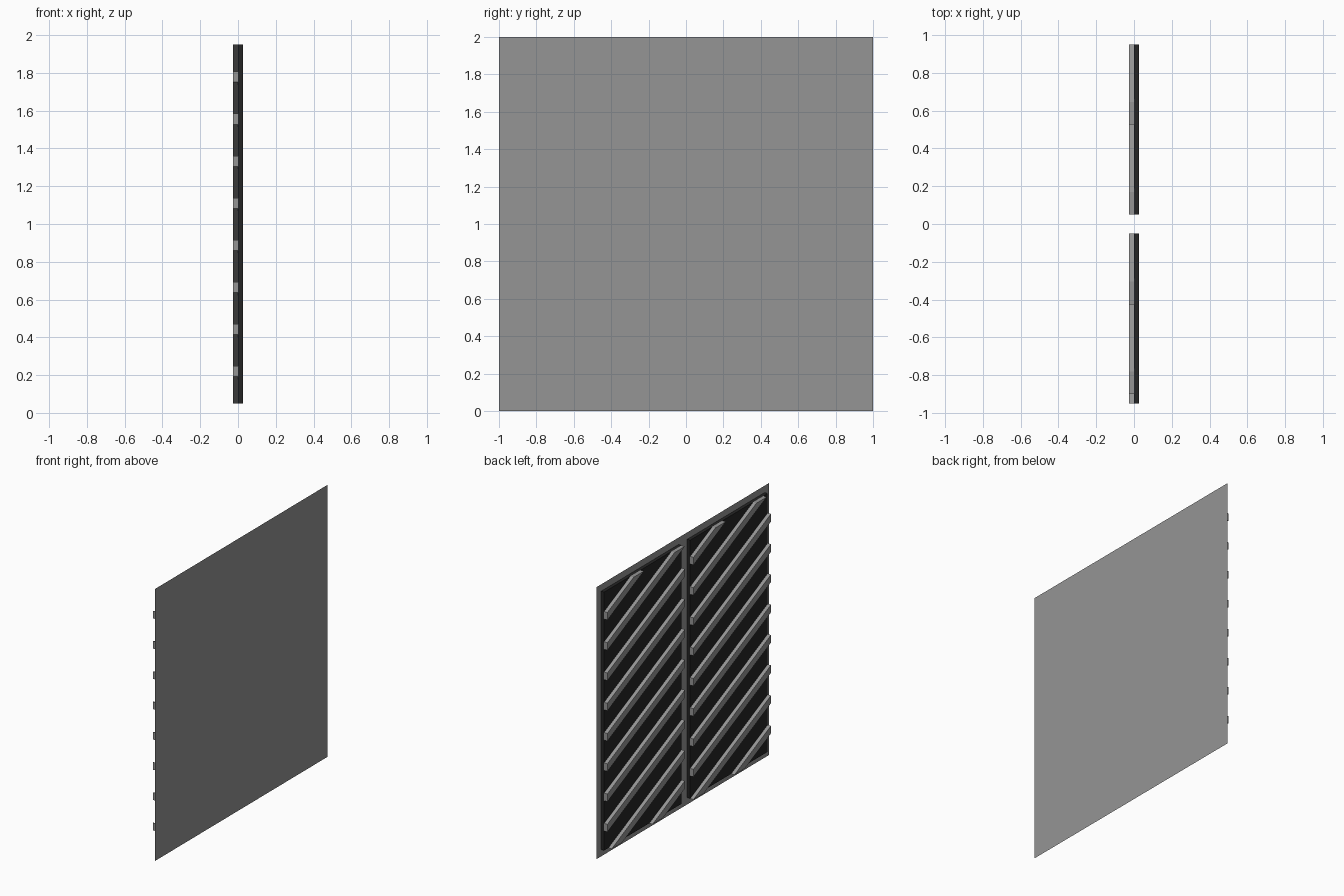
import bpy, bmesh

if "Cube" in bpy.data.objects:
    bpy.data.objects.remove(bpy.data.objects["Cube"])

X_BACK, X_FACE, X_SLAT = 0.026, 0.001, -0.026   # sheet, panel face, slat face
SLOPE, PITCH, THICK = 0.468, 0.2226, 0.056      # slat tilt, vertical spacing, vertical height
Z0, Z1 = 0.05, 1.95


def material(name, v):
    m = bpy.data.materials.new(name)
    m.diffuse_color = (v, v, v, 1)
    m.use_nodes = True
    m.node_tree.nodes["Principled BSDF"].inputs["Base Color"].default_value = m.diffuse_color
    return m


grey = material("grey", 0.30)
black = material("black", 0.018)


def finish(bm, name, mat):
    bmesh.ops.recalc_face_normals(bm, faces=bm.faces)
    me = bpy.data.meshes.new(name)
    bm.to_mesh(me)
    bm.free()
    me.materials.append(mat)
    ob = bpy.data.objects.new(name, me)
    bpy.context.collection.objects.link(ob)
    return ob


def add_face(bm, x, yz):
    return bm.faces.new([bm.verts.new((x, y, z)) for y, z in yz])


def thicken(bm, dx):
    r = bmesh.ops.extrude_face_region(bm, geom=bm.faces[:], use_keep_orig=True)
    vs = [g for g in r["geom"] if isinstance(g, bmesh.types.BMVert)]
    bmesh.ops.translate(bm, verts=vs, vec=(dx, 0, 0))


# Thin backing sheet, facing +x
bm = bmesh.new()
add_face(bm, X_BACK, [(-1, 0), (1, 0), (1, 2), (-1, 2)])
ob = finish(bm, "backing_sheet", grey)
if ob.data.polygons[0].normal.x < 0:
    ob.data.flip_normals()

for side, y0, y1 in (("front", -0.95, -0.05), ("rear", 0.05, 0.95)):
    # Raised black panel
    bm = bmesh.new()
    add_face(bm, X_FACE, [(y0, Z0), (y1, Z0), (y1, Z1), (y0, Z1)])
    thicken(bm, X_BACK - 0.0005 - X_FACE)
    finish(bm, side + "_panel", black)

    # Diagonal slats, trimmed to the panel outline
    bm = bmesh.new()
    for k in range(-8, 8):
        c = 1 + (k + 0.5) * PITCH
        h = THICK / 2
        add_face(bm, X_SLAT, [(y0, c - SLOPE * y0 - h), (y1, c - SLOPE * y1 - h),
                              (y1, c - SLOPE * y1 + h), (y0, c - SLOPE * y0 + h)])
    for z, n in ((Z0, -1), (Z1, 1)):
        bmesh.ops.bisect_plane(bm, geom=bm.verts[:] + bm.edges[:] + bm.faces[:],
                               plane_co=(0, 0, z), plane_no=(0, 0, n), clear_outer=True)
    thicken(bm, X_FACE + 0.001 - X_SLAT)
    finish(bm, side + "_slats", grey)
